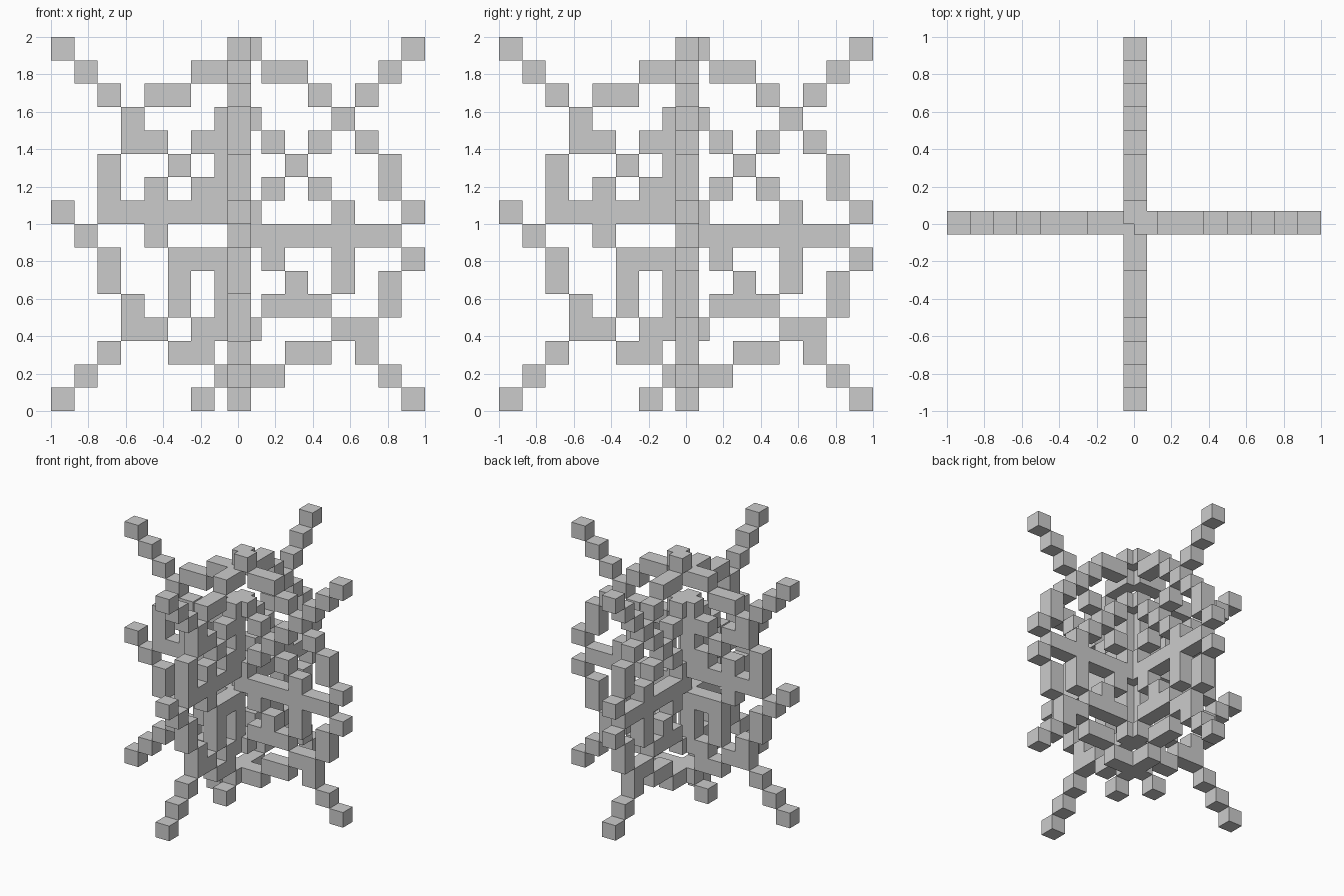
import bpy, bmesh

if "Cube" in bpy.data.objects:
    bpy.data.objects.remove(bpy.data.objects["Cube"])

# Pixel pattern shared by both crossed panels (top row first)
PATTERN = [
    "#.......#......#",
    ".#....##.##...#.",
    "..#.##.....#.#..",
    "...#...##...#...",
    "...##.##.#.#.#..",
    "..#..#.#..#...#.",
    "..#.#.##.#.#..#.",
    "#.#######...#..#",
    ".#..#...#######.",
    "..#..###.#..#..#",
    "..#..#.#..#.#.#.",
    "...#.#.#.###..#.",
    "...##.###...##..",
    "..#..##...##.#..",
    ".#.....###....#.",
    "#.....#........#",
]
CELL = 0.125
LOW, HIGH = -0.055, 0.07   # panel thickness range, slightly off centre


def panel(name, along_y):
    """Extruded pixel panel; only outer faces are made."""
    bm = bmesh.new()
    filled = {(c, 15 - r) for r, row in enumerate(PATTERN)
              for c, ch in enumerate(row) if ch == "#"}

    def face(points):
        verts = []
        for u, w, z in points:
            verts.append(bm.verts.new((w, u, z) if along_y else (u, w, z)))
        if along_y:
            verts.reverse()
        bm.faces.new(verts)

    for c, r in sorted(filled):
        u0, z0 = -1 + c * CELL, r * CELL
        u1, z1 = u0 + CELL, z0 + CELL
        a, b = LOW, HIGH
        face([(u0, a, z0), (u1, a, z0), (u1, a, z1), (u0, a, z1)])
        face([(u1, b, z0), (u0, b, z0), (u0, b, z1), (u1, b, z1)])
        if (c - 1, r) not in filled:
            face([(u0, b, z0), (u0, a, z0), (u0, a, z1), (u0, b, z1)])
        if (c + 1, r) not in filled:
            face([(u1, a, z0), (u1, b, z0), (u1, b, z1), (u1, a, z1)])
        if (c, r - 1) not in filled:
            face([(u0, b, z0), (u1, b, z0), (u1, a, z0), (u0, a, z0)])
        if (c, r + 1) not in filled:
            face([(u0, a, z1), (u1, a, z1), (u1, b, z1), (u0, b, z1)])

    bmesh.ops.remove_doubles(bm, verts=bm.verts, dist=1e-4)
    mesh = bpy.data.meshes.new(name)
    bm.to_mesh(mesh)
    bm.free()
    bpy.context.collection.objects.link(bpy.data.objects.new(name, mesh))


# Two identical panels crossing at the centre
panel("web_panel_side_to_side", False)
panel("web_panel_front_to_back", True)
